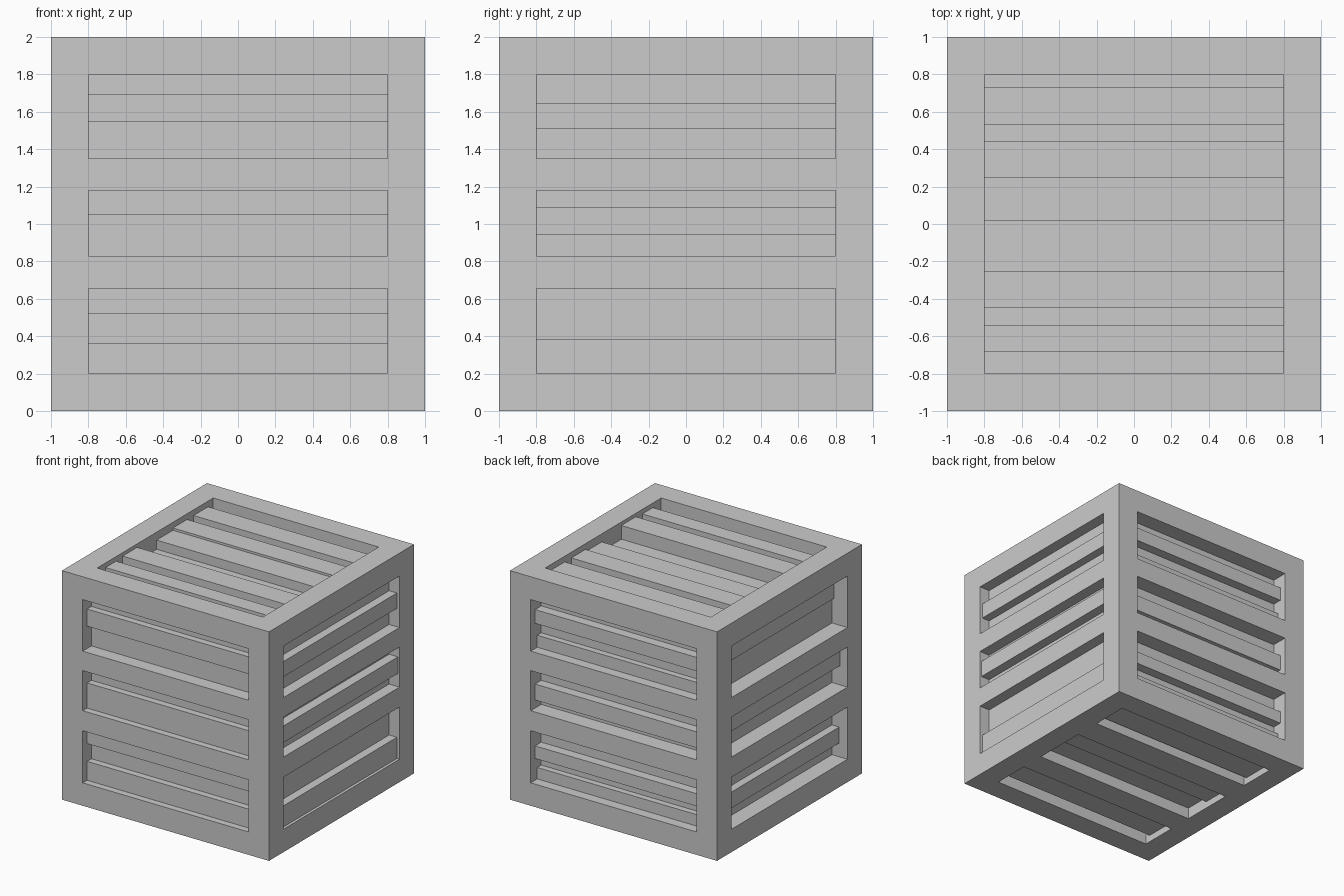
import bpy
import bmesh
from mathutils import Vector

if "Cube" in bpy.data.objects:
    bpy.data.objects.remove(bpy.data.objects["Cube"])

grey = bpy.data.materials.new("plain_grey")
grey.use_nodes = True
colour = (0.6, 0.6, 0.6, 1)
grey.diffuse_color = colour
grey.node_tree.nodes["Principled BSDF"].inputs["Base Color"].default_value = colour

# Each side maps (along, across, depth) to a point on the crate
SIDES = {
    "front": lambda u, v, d: Vector((u, d - 1, v)),
    "back": lambda u, v, d: Vector((u, 1 - d, v)),
    "right": lambda u, v, d: Vector((1 - d, u, v)),
    "left": lambda u, v, d: Vector((d - 1, u, v)),
    "top": lambda u, v, d: Vector((u, v, 2 - d)),
    "bottom": lambda u, v, d: Vector((u, v, d)),
}
WALL = [(0.2, 0.655), (0.83, 1.18), (1.35, 1.8)]
BASE = [(-0.8, -0.47), (-0.25, 0.23), (0.47, 0.8)]

# Per side: openings, recess depth, planks as (low, high, depth)
LAYOUT = {
    "front": (WALL, 0.12, [(0.18, 0.365, 0.06), (0.52, 1.05, 0.06), (1.545, 1.695, 0.06)]),
    "back": (WALL, 0.145, [(0.18, 0.3, 0.09), (0.39, 0.5, 0.06), (0.9, 1.04, 0.06),
                           (1.33, 1.455, 0.09), (1.57, 1.69, 0.06)]),
    "right": (WALL, 0.1, [(0.18, 0.385, 0.025), (0.945, 1.09, 0.015), (1.51, 1.645, 0.025)]),
    "left": (WALL, 0.15, [(0.32, 0.46, 0.08), (1.0, 1.16, 0.07), (1.57, 1.82, 0.13)]),
    "top": ([(-0.8, 0.8)], 0.15, [(-0.685, -0.54, 0.04), (-0.45, -0.25, 0.03),
                                  (0.02, 0.245, 0.07), (0.245, 0.44, 0.05), (0.53, 0.73, 0.05)]),
    "bottom": (BASE, 0.1, [(-0.75, -0.49, 0.06), (-0.02, 0.21, 0.06), (0.5, 0.74, 0.06)]),
}


def add_box(bm, a, b):
    """Axis-aligned box between two opposite corners."""
    box = bmesh.ops.create_cube(bm, size=1)["verts"]
    for vert in box:
        vert.co = (a + b) / 2 + vert.co * Vector([abs(c) for c in b - a])


def make_object(name, bm):
    mesh = bpy.data.meshes.new(name)
    bm.to_mesh(mesh)
    bm.free()
    mesh.materials.append(grey)
    obj = bpy.data.objects.new(name, mesh)
    bpy.context.collection.objects.link(obj)
    return obj


# Crate body
body = bmesh.new()
add_box(body, Vector((-1, -1, 0)), Vector((1, 1, 2)))
crate = make_object("crate_frame", body)

# Cut the openings on every side
cuts = bmesh.new()
for side, (openings, depth, planks) in LAYOUT.items():
    at = SIDES[side]
    for low, high in openings:
        add_box(cuts, at(-0.8, low, -0.1), at(0.8, high, depth))
cutter = make_object("opening_cutter", cuts)
cutter.hide_render = True
cutter.hide_viewport = False
mod = crate.modifiers.new("openings", "BOOLEAN")
mod.operation = "DIFFERENCE"
mod.solver = "EXACT"
mod.object = cutter
bpy.context.view_layer.objects.active = crate
bpy.ops.object.modifier_apply(modifier=mod.name)
bpy.data.objects.remove(cutter)

# Raised planks inside the openings
for side, (openings, depth, planks) in LAYOUT.items():
    bm = bmesh.new()
    for low, high, inset in planks:
        add_box(bm, SIDES[side](-0.81, low, inset), SIDES[side](0.81, high, depth + 0.02))
    make_object(side + "_planks", bm)
